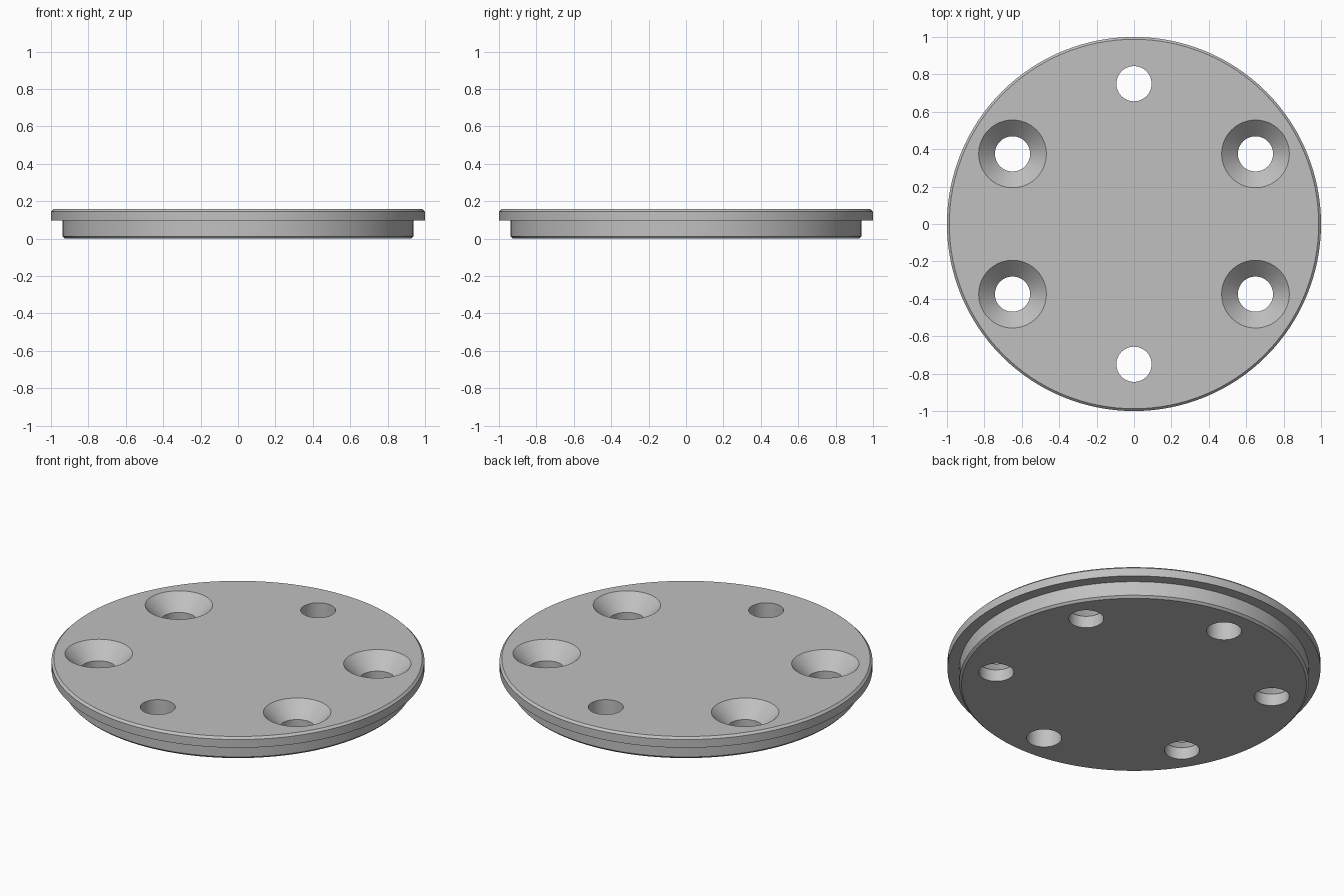
import bpy, bmesh
from math import radians, sin, cos, tau

cube = bpy.data.objects.get("Cube")
if cube:
    bpy.data.objects.remove(cube, do_unlink=True)

# Main dimensions
RIM_R, BOSS_R = 1.0, 0.9375
TOP, STEP, CHAMFER = 0.157, 0.096, 0.0125
HOLE_R, SINK_R, PITCH_R = 0.094, 0.181, 0.75

metal = bpy.data.materials.new("grey metal")
metal.use_nodes = True
grey = (0.53, 0.53, 0.53, 1)
metal.diffuse_color = grey
metal.node_tree.nodes["Principled BSDF"].inputs["Base Color"].default_value = grey


def turned(name, profile, segments, location=(0, 0, 0)):
    """Solid of revolution from (radius, height) points, listed bottom to top."""
    bm = bmesh.new()
    rings = [[bm.verts.new((r * cos(tau * i / segments), r * sin(tau * i / segments), z))
              for i in range(segments)] for r, z in profile]
    for low, high in zip(rings, rings[1:]):
        for i in range(segments):
            j = (i + 1) % segments
            bm.faces.new((low[i], low[j], high[j], high[i]))
    bm.faces.new(rings[0][::-1])
    bm.faces.new(rings[-1])
    mesh = bpy.data.meshes.new(name)
    bm.to_mesh(mesh)
    bm.free()
    mesh.materials.append(metal)
    obj = bpy.data.objects.new(name, mesh)
    obj.location = location
    bpy.context.collection.objects.link(obj)
    return obj


# Stepped round plate with chamfered outer edges
plate = turned("flanged_plate", [
    (BOSS_R - CHAMFER, 0), (BOSS_R, CHAMFER), (BOSS_R, STEP),
    (RIM_R, STEP), (RIM_R, TOP - CHAMFER), (RIM_R - CHAMFER, TOP)], 128)

# Six through holes on a pitch circle, four of them countersunk
plain = [(HOLE_R, -0.1), (HOLE_R, TOP + 0.1)]
depth = SINK_R - HOLE_R
sunk = [(HOLE_R, -0.1), (HOLE_R, TOP - depth), (SINK_R, TOP), (SINK_R, TOP + 0.1)]
cutters = []
for angle in range(30, 390, 60):
    a = radians(angle)
    profile = plain if angle in (90, 270) else sunk
    cutter = turned("hole_cutter", profile, 64, (PITCH_R * cos(a), PITCH_R * sin(a), 0))
    cutter.hide_render = True
    cutters.append(cutter)
    cut = plate.modifiers.new("hole", "BOOLEAN")
    cut.operation = "DIFFERENCE"
    cut.solver = "EXACT"
    cut.object = cutter

# Bake the holes into the plate and drop the cutters
bpy.context.view_layer.update()
evaluated = plate.evaluated_get(bpy.context.evaluated_depsgraph_get())
mesh = bpy.data.meshes.new_from_object(evaluated)
plate.modifiers.clear()
plate.data = mesh
for cutter in cutters:
    bpy.data.objects.remove(cutter, do_unlink=True)

# Smooth round walls, crisp edges
bpy.ops.object.select_all(action="DESELECT")
plate.select_set(True)
bpy.context.view_layer.objects.active = plate
bpy.ops.object.shade_smooth_by_angle(angle=radians(25))
